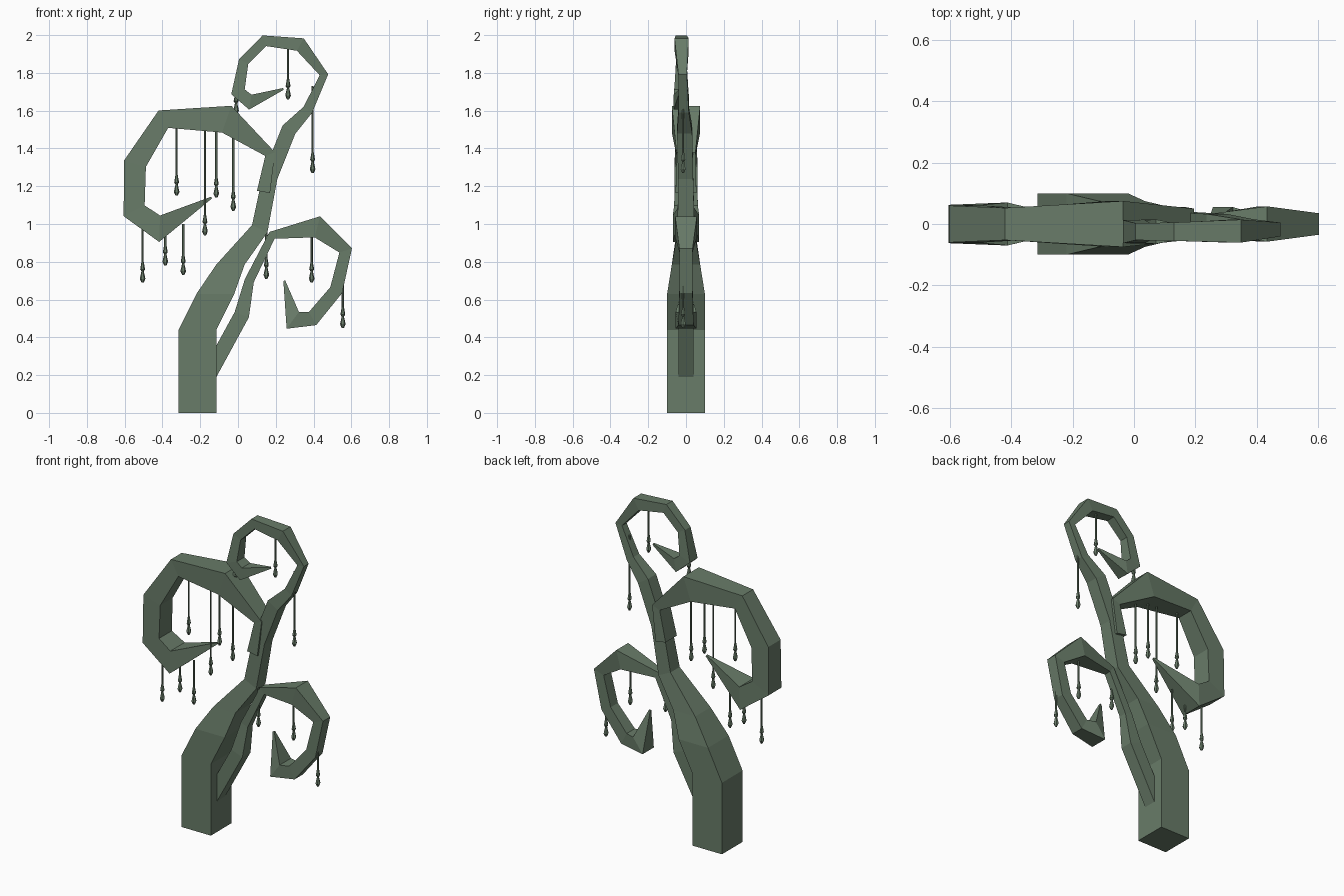
import bpy
import bmesh
from math import cos, sin, tau
from mathutils import Vector

if "Cube" in bpy.data.objects:
    bpy.data.objects.remove(bpy.data.objects["Cube"], do_unlink=True)

# Single mossy green used everywhere
green = bpy.data.materials.new("moss_green")
green.use_nodes = True
green.diffuse_color = (.14, .2, .14, 1)
shader = next(node for node in green.node_tree.nodes if node.type == 'BSDF_PRINCIPLED')
shader.inputs["Base Color"].default_value = green.diffuse_color
shader.inputs["Roughness"].default_value = .9


def loft(name, rings):
    """Join equal-sized rings of points into a closed, flat-shaded tube."""
    bm = bmesh.new()
    loops = [[bm.verts.new(point) for point in ring] for ring in rings]
    for lower, upper in zip(loops, loops[1:]):
        for i in range(len(lower)):
            bm.faces.new((lower[i - 1], lower[i], upper[i], upper[i - 1]))
    bm.faces.new(loops[0])
    bm.faces.new(loops[-1])
    bmesh.ops.recalc_face_normals(bm, faces=bm.faces)
    mesh = bpy.data.meshes.new(name)
    bm.to_mesh(mesh)
    bm.free()
    mesh.materials.append(green)
    bpy.context.collection.objects.link(bpy.data.objects.new(name, mesh))


def branch(name, path, level_sections=0, drift=0):
    """Sweep a square section along a path of x, z, width and optional depth.

    Sections are mitred at each bend, except the first ones, which stay level.
    The outer part of the path drifts sideways in y.
    """
    centres = [Vector((x, 0, z)) for x, z, *size in path]
    last = len(path) - 1
    rings = []
    for i, (x, z, width, *depth) in enumerate(path):
        centre = centres[i].copy()
        centre.y = drift * min(1, max(0, 3 * i / last - 1))
        # The mitre follows the average of the two neighbouring directions
        heading = Vector()
        if i > 0:
            heading += (centres[i] - centres[i - 1]).normalized()
        if i < last:
            heading += (centres[i + 1] - centres[i]).normalized()
        if i < level_sections:
            heading = Vector((0, 0, 1))
        across = Vector((heading.z, 0, -heading.x)).normalized() * width / 2
        thick = Vector((0, depth[0] if depth else width, 0)) / 2
        rings.append([centre - across - thick, centre + across - thick,
                      centre + across + thick, centre - across + thick])
    loft(name, rings)


def hanging_drop(name, x, top, bottom):
    """Thin six-sided strand ending in a small bead and a teardrop."""
    strand, bead, tear, y = .006, .013, .015, -.015
    profile = [(top, strand), (bottom + .11, strand), (bottom + .07, bead),
               (bottom + .06, strand), (bottom + .02, tear), (bottom, strand)]
    angles = [tau * k / 6 for k in range(6)]
    loft(name, [[(x + radius * cos(a), y + radius * sin(a), z) for a in angles]
                for z, radius in profile])


# Trunk that leans and curls into the upper spiral
branch("trunk_and_top_curl", [
    (-.215, 0, .2), (-.215, .44, .2), (-.12, .63, .2), (-.04, .785, .15),
    (.115, .975, .09), (.17, 1.25, .08), (.27, 1.5, .08), (.37, 1.605, .055),
    (.455, 1.79, .045), (.33, 1.95, .075), (.14, 1.97, .06), (.03, 1.86, .055),
    (0, 1.7, .075), (.065, 1.645, .08), (.24, 1.715, .01)],
    level_sections=4, drift=-.025)

# Large curl on the model's right
branch("large_curl", [
    (.135, 1.17, .07, .11), (.17, 1.37, .055, .1), (-.06, 1.555, .15),
    (-.395, 1.555, .105), (-.545, 1.32, .12), (-.55, 1.07, .125),
    (-.415, .975, .14), (-.14, 1.14, .01)])

# Lower curl on the model's left
branch("lower_curl", [
    (-.16, .19, .08), (.02, .52, .08), (.06, .7, .05), (.18, .94, .045),
    (.42, .985, .115), (.57, .86, .07), (.52, .65, .07), (.395, .5, .08),
    (.29, .49, .11), (.245, .7, .01)])

# Hanging drops under each curl: x, top, bottom
drops = {
    "large_curl_outer_drop": [(-.505, 1, .69), (-.385, 1, .78), (-.29, 1, .73)],
    "large_curl_inner_drop": [(-.325, 1.55, 1.15), (-.175, 1.55, .94),
                              (-.115, 1.55, 1.14), (-.025, 1.55, 1.07)],
    "top_curl_drop": [(-.01, 1.7, 1.58), (.265, 1.94, 1.66), (.395, 1.73, 1.27)],
    "lower_curl_drop": [(.15, 1, .71), (.39, .96, .69), (.555, .7, .45)]}
for part, places in drops.items():
    for place in places:
        hanging_drop(part, *place)
